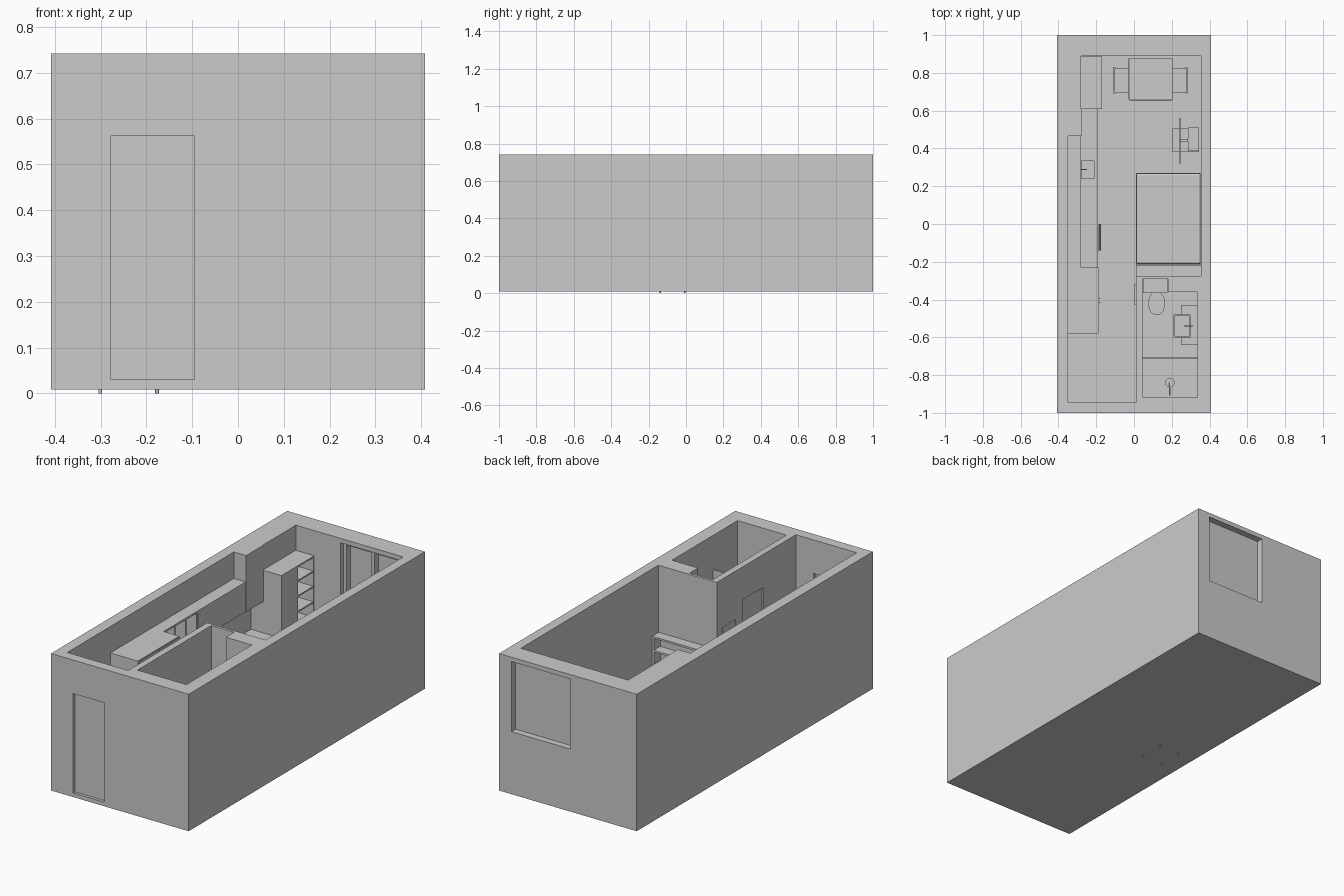
import bpy, bmesh, math
from mathutils import Matrix, Vector


def boxes(name, *bounds):
    """One object made of boxes given as (x0, x1, y0, y1, z0, z1)."""
    bm = bmesh.new()
    for x0, x1, y0, y1, z0, z1 in bounds:
        m = Matrix.Translation(((x0 + x1) / 2, (y0 + y1) / 2, (z0 + z1) / 2))
        m = m @ Matrix.Diagonal((x1 - x0, y1 - y0, z1 - z0, 1))
        bmesh.ops.create_cube(bm, size=1, matrix=m)
    me = bpy.data.meshes.new(name)
    bm.to_mesh(me)
    bm.free()
    ob = bpy.data.objects.new(name, me)
    bpy.context.collection.objects.link(ob)
    return ob


def cut(ob, *bounds):
    """Subtract boxes from an object."""
    for b in bounds:
        c = boxes("cutter", b)
        c.hide_render = True
        mod = ob.modifiers.new("cut", "BOOLEAN")
        mod.operation, mod.object, mod.solver = "DIFFERENCE", c, "EXACT"
        bpy.context.view_layer.objects.active = ob
        bpy.ops.object.modifier_apply(modifier=mod.name)
        bpy.data.objects.remove(c)


def rounded(ob, width):
    mod = ob.modifiers.new("round", "BEVEL")
    mod.width, mod.segments = width, 3
    return ob


def tray(name, x0, x1, y0, y1, z0, z1, t):
    """Open basin with walls of thickness t."""
    ob = boxes(name, (x0, x1, y0, y1, z0, z1))
    cut(ob, (x0 + t, x1 - t, y0 + t, y1 - t, z0 + t, z1 + 0.1))
    return ob


def rod(name, a, b, r, sides=12):
    a, b = Vector(a), Vector(b)
    bpy.ops.mesh.primitive_cylinder_add(vertices=sides, radius=r, depth=(b - a).length, location=(a + b) / 2)
    ob = bpy.context.object
    ob.name = name
    ob.rotation_euler = (b - a).to_track_quat("Z", "Y").to_euler()
    bpy.ops.object.shade_smooth_by_angle()
    return ob


FLOOR = 0.03

# shell: one solid block, with rooms, door and window openings carved out
shell = boxes("house_shell", (-0.408, 0.408, -1, 1, 0.008, 0.742))
cut(shell,
    (-0.35, 0.01, -0.945, 0.465, FLOOR, 1),          # hall and kitchen
    (-0.28, 0.356, -0.275, 0.89, FLOOR, 1.1),        # living room
    (-0.35, -0.2, 0.4, 0.61, FLOOR, 0.44),           # niche under bulkhead
    (0.045, 0.335, -0.915, -0.36, FLOOR, 1.2),       # bathroom
    (0.045, 0.18, -0.4, -0.29, FLOOR, 1.3),          # toilet niche
    (-0.277, -0.095, -1.1, -0.985, FLOOR, 0.562),    # entrance, outside
    (-0.277, -0.095, -0.965, -0.9, FLOOR, 0.562),    # entrance, inside
    (-0.015, 0.334, 0.965, 1.1, 0.343, 0.718),       # window, outside
    (-0.015, 0.334, 0.8, 0.95, 0.343, 0.718),        # window, inside
    (-0.02, 0.02, -0.67, -0.495, FLOOR, 0.565))      # bathroom door recess

# window frame and entrance handle
boxes("window_frame", *[(x, x + 0.018, 0.915, 0.95, 0.343, 0.718) for x in (-0.015, 0.15, 0.316)],
      (-0.015, 0.334, 0.915, 0.95, 0.343, 0.36), (-0.015, 0.334, 0.915, 0.95, 0.70, 0.718))
rod("entrance_handle", (-0.115, -0.955, 0.29), (-0.145, -0.955, 0.29), 0.004)
boxes("wall_panel", (0.003, 0.01, -0.427, -0.317, 0.33, 0.485))

# tall hall cabinet with door fronts
boxes("hall_cabinet", (-0.35, -0.187, -0.58, -0.23, FLOOR, 0.60))
boxes("hall_cabinet_doors", *[(-0.187, -0.184, y, y + 0.168, 0.045, 0.595) for y in (-0.577, -0.401)])
for y in (-0.415, -0.395):
    rod("hall_cabinet_handle", (-0.182, y, 0.28), (-0.182, y, 0.34), 0.003)

# upper cabinets: open shelf part, closed part
boxes("upper_open_shelves",
      (-0.35, -0.28, -0.23, 0.06, 0.59, 0.60), (-0.35, -0.28, -0.23, 0.06, 0.44, 0.45),
      *[(-0.35, -0.282, y, y + 0.008, 0.45, 0.59) for y in (-0.23, -0.135, -0.04, 0.052)])
boxes("upper_cabinet", (-0.35, -0.28, 0.06, 0.465, 0.44, 0.60))
boxes("upper_panel", (-0.28, -0.277, 0.465, 0.61, 0.44, 0.742))

# kitchen base, worktop and sink
boxes("kitchen_base", (-0.35, -0.20, 0.0, 0.22, FLOOR, 0.26), (-0.35, -0.20, 0.35, 0.61, FLOOR, 0.26),
      (-0.35, -0.20, 0.22, 0.35, FLOOR, 0.19), (-0.205, -0.20, 0.22, 0.35, 0.19, 0.26),
      (-0.35, -0.20, -0.23, -0.145, FLOOR, 0.26))
worktop = boxes("worktop", (-0.35, -0.19, -0.23, 0.61, 0.26, 0.272))
cut(worktop, (-0.28, -0.21, 0.24, 0.335, 0.2, 0.4))
tray("kitchen_sink", -0.282, -0.208, 0.238, 0.337, 0.21, 0.274, 0.004)
rod("kitchen_tap", (-0.295, 0.288, 0.272), (-0.295, 0.288, 0.325), 0.004)
rod("kitchen_tap_spout", (-0.295, 0.288, 0.323), (-0.25, 0.288, 0.323), 0.003)
boxes("hob", (-0.28, -0.21, -0.22, -0.10, 0.272, 0.275))

# oven standing on four small feet
boxes("oven", (-0.31, -0.187, -0.143, -0.002, 0.012, 0.26))
rod("oven_handle", (-0.18, -0.14, 0.22), (-0.18, 0.0, 0.22), 0.004)
for x in (-0.301, -0.177):
    for y in (-0.138, -0.008):
        rod("oven_foot", (x, y, 0), (x, y, 0.03), 0.004)

# wardrobe with an open shelf end
boxes("wardrobe", (-0.28, -0.17, 0.61, 0.75, FLOOR, 0.608))
boxes("wardrobe_shelves", (-0.28, -0.27, 0.75, 0.888, FLOOR, 0.608),
      (-0.28, -0.17, 0.88, 0.888, FLOOR, 0.608),
      *[(-0.27, -0.17, 0.75, 0.88, z, z + 0.008) for z in (0.03, 0.11, 0.192, 0.275, 0.357, 0.44, 0.522, 0.60)])

# bed with a shelved headboard
boxes("bed_base", (0.01, 0.355, -0.213, 0.27, FLOOR, 0.10))
rounded(boxes("mattress", (0.012, 0.353, -0.211, 0.268, 0.10, 0.165)), 0.01)
boxes("headboard_shelves", (0.01, 0.355, -0.275, -0.22, 0.373, 0.383),
      (0.01, 0.355, -0.275, -0.22, 0.30, 0.31), (0.01, 0.355, -0.275, -0.22, 0.225, 0.235),
      (0.01, 0.02, -0.275, -0.22, FLOOR, 0.373), (0.345, 0.355, -0.275, -0.22, FLOOR, 0.373),
      (0.01, 0.355, -0.222, -0.214, FLOOR, 0.23))

# dining table and two facing chairs
rounded(boxes("table_top", (-0.028, 0.205, 0.655, 0.88, 0.22, 0.232)), 0.004)
boxes("table_legs", *[(x, x + 0.014, y, y + 0.014, FLOOR, 0.22) for x in (-0.02, 0.183) for y in (0.663, 0.858)])
for side in (-1, 1):
    def sx(a, b):
        p, q = 0.0865 + side * a, 0.0865 + side * b
        return min(p, q), max(p, q)
    boxes("chair_seat", (*sx(0.08, 0.195), 0.695, 0.825, 0.145, 0.157))
    boxes("chair_back", (*sx(0.188, 0.198), 0.69, 0.83, 0.21, 0.28))
    boxes("chair_legs", *[(*sx(0.185, 0.197), y, y + 0.01, FLOOR, 0.28) for y in (0.69, 0.82)],
          *[(*sx(0.082, 0.092), y, y + 0.01, FLOOR, 0.145) for y in (0.695, 0.815)])

# television on its low unit and bracket
boxes("media_unit", (0.205, 0.345, 0.38, 0.505, FLOOR, 0.13))
boxes("media_box", (0.285, 0.345, 0.387, 0.51, 0.13, 0.19))
boxes("television", (0.237, 0.245, 0.32, 0.56, 0.20, 0.335))
boxes("television_stand", (0.245, 0.285, 0.437, 0.45, 0.15, 0.26), (0.225, 0.265, 0.42, 0.465, 0.13, 0.136),
      (0.24, 0.25, 0.437, 0.45, 0.136, 0.21))

# toilet
boxes("toilet_tank", (0.047, 0.178, -0.365, -0.292, FLOOR, 0.28))
bpy.ops.mesh.primitive_cone_add(vertices=32, radius1=0.6, radius2=1, depth=0.11, location=(0.12, -0.42, 0.085))
bowl = bpy.context.object
bowl.name = "toilet_bowl"
bowl.scale = (0.045, 0.063, 1)
bpy.ops.object.shade_smooth_by_angle()

# vanity, basin and tap
boxes("vanity", (0.25, 0.335, -0.64, -0.43, 0.11, 0.225))
tray("basin", 0.21, 0.30, -0.60, -0.48, 0.225, 0.26, 0.006)
rod("basin_tap", (0.308, -0.54, 0.225), (0.308, -0.54, 0.29), 0.004)
rod("basin_spout", (0.312, -0.54, 0.287), (0.265, -0.54, 0.287), 0.003)

# shower screen, tray and head
boxes("shower_screen", (0.045, 0.335, -0.714, -0.706, FLOOR, 0.56))
boxes("shower_tray", (0.045, 0.335, -0.915, -0.714, FLOOR, 0.04))
rod("shower_pipe", (0.19, -0.905, 0.25), (0.19, -0.905, 0.58), 0.004)
rod("shower_arm", (0.19, -0.905, 0.577), (0.19, -0.84, 0.577), 0.004)
rod("shower_head", (0.19, -0.84, 0.565), (0.19, -0.84, 0.577), 0.025, 24)
